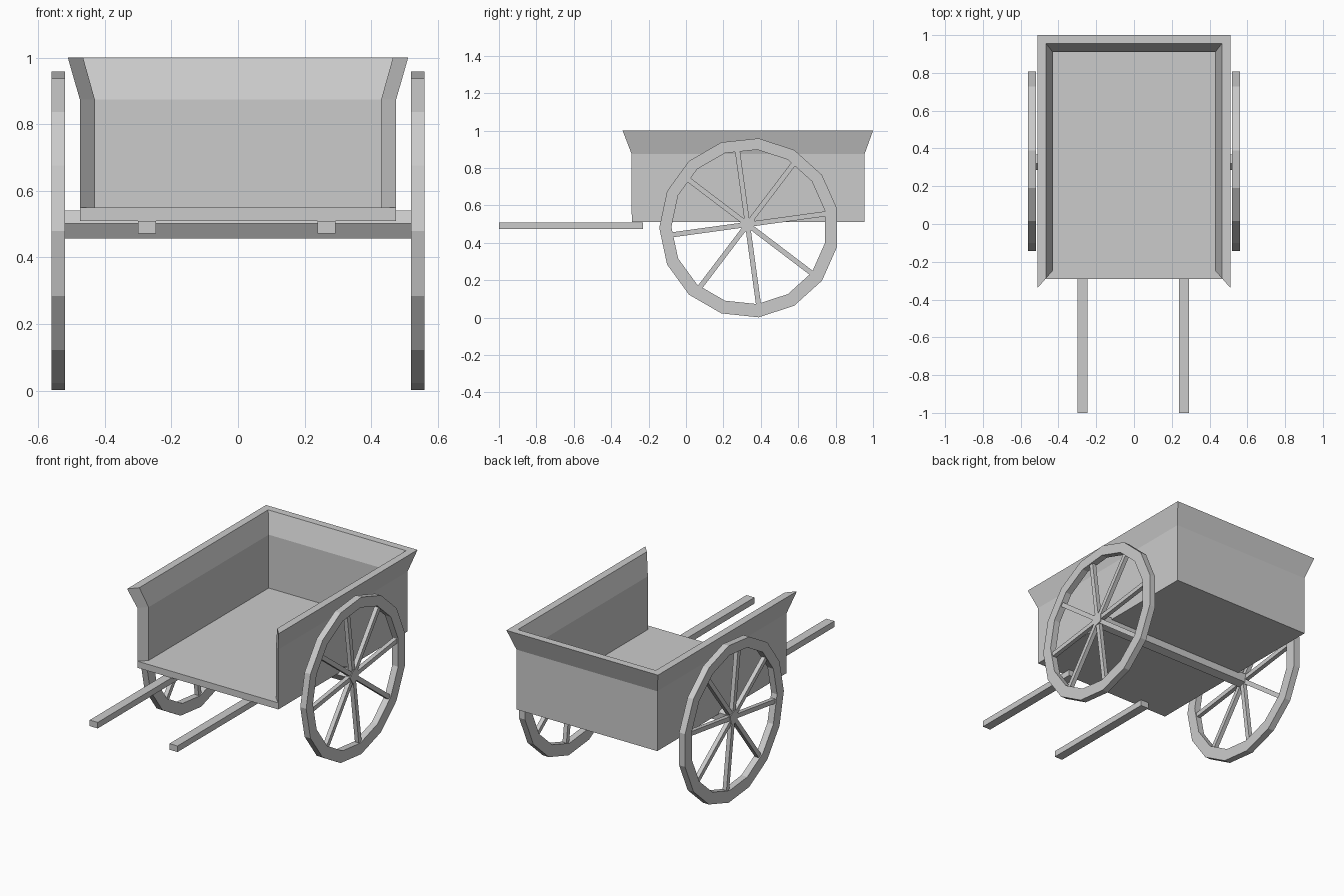
import bpy, bmesh
from math import cos, sin, radians
from mathutils import Matrix, Vector

if "Cube" in bpy.data.objects:
    bpy.data.objects.remove(bpy.data.objects["Cube"])


def finish(bm, name):
    bmesh.ops.recalc_face_normals(bm, faces=bm.faces)
    me = bpy.data.meshes.new(name)
    bm.to_mesh(me)
    bm.free()
    ob = bpy.data.objects.new(name, me)
    bpy.context.collection.objects.link(ob)
    return ob


def add_box(bm, centre, size, rot_x=0.0):
    m = (Matrix.Translation(centre) @ Matrix.Rotation(rot_x, 4, 'X')
         @ Matrix.Diagonal((*size, 1)))
    bmesh.ops.create_cube(bm, size=1, matrix=m)


def ring(bm, x, cy, cz, r, n, start):
    angles = [radians(start + 360 * i / n) for i in range(n)]
    return [bm.verts.new((x, cy + r * cos(a), cz + r * sin(a))) for a in angles]


def bridge(bm, a, b):
    n = len(a)
    for i in range(n):
        j = (i + 1) % n
        bm.faces.new((a[i], a[j], b[j], b[i]))


# Floor slab
bm = bmesh.new()
add_box(bm, (0, 0.3325, 0.53), (0.95, 1.245, 0.04))
finish(bm, "floor")

# U-shaped walls with flared rim: half width, front y, back y, z per profile point
profile = [(0.475, -0.291, 0.955, 0.55), (0.475, -0.291, 0.955, 0.875),
           (0.511, -0.339, 1.0, 1.0), (0.465, -0.287, 0.955, 1.0),
           (0.43, -0.247, 0.91, 0.875), (0.43, -0.247, 0.91, 0.55)]
bm = bmesh.new()
loops = [[bm.verts.new(p) for p in ((-x, y0, z), (-x, y1, z), (x, y1, z), (x, y0, z))]
         for x, y0, y1, z in profile]
for k in range(6):
    a, b = loops[k], loops[(k + 1) % 6]
    for i in range(3):
        bm.faces.new((a[i], a[i + 1], b[i + 1], b[i]))
for i in (0, 3):  # mitred front ends
    bm.faces.new([loops[k][i] for k in (0, 1, 4, 5)])
    bm.faces.new([loops[k][i] for k in (1, 2, 3, 4)])
finish(bm, "walls")

# Pull shafts
for side, s in (("left", -1), ("right", 1)):
    bm = bmesh.new()
    add_box(bm, (s * 0.27 - 0.003 if s < 0 else 0.265, -0.615, 0.491), (0.054, 0.77, 0.037))
    finish(bm, side + "_shaft")

# Five-sided axle
HUB_Y, HUB_Z = 0.329, 0.498
bm = bmesh.new()
a, b = (ring(bm, x, HUB_Y, HUB_Z, 0.044, 5, 31) for x in (-0.557, 0.557))
bridge(bm, a, b)
bm.faces.new(a)
bm.faces.new(b)
finish(bm, "axle")

# Wheels: 15-sided rim and eight spokes
for side, s in (("left", -1), ("right", 1)):
    bm = bmesh.new()
    rings = [ring(bm, s * x, cy, cz, r, 15, 180)
             for x, cy, cz, r in ((0.52, 0.338, 0.48, 0.481), (0.56, 0.338, 0.48, 0.481),
                                  (0.56, 0.337, 0.485, 0.415), (0.52, 0.337, 0.485, 0.415))]
    for k in range(4):
        bridge(bm, rings[k], rings[(k + 1) % 4])
    finish(bm, side + "_rim")

    bm = bmesh.new()
    for k in range(8):
        ang = radians(7.8 + 45 * k)
        mid = Vector((s * 0.54, HUB_Y + 0.215 * cos(ang), HUB_Z + 0.215 * sin(ang)))
        add_box(bm, mid, (0.026, 0.43, 0.027), ang)
    finish(bm, side + "_spokes")
